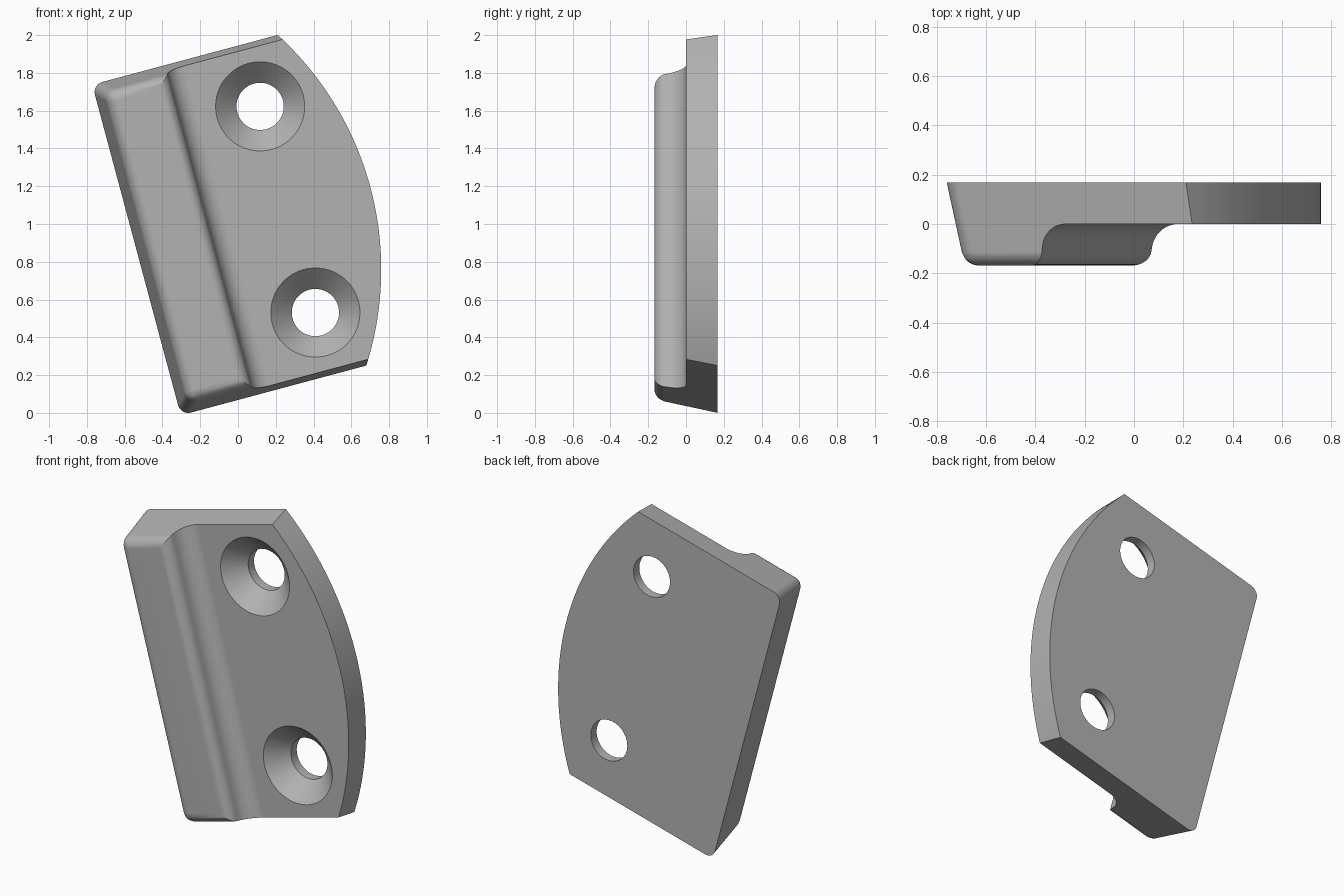
import bpy, bmesh, math
from mathutils import Matrix, Vector

cube = bpy.data.objects.get("Cube")
if cube:
    bpy.data.objects.remove(cube)

BACK, FRONT = 0.168, -0.168
DRAFT = math.tan(math.radians(10))
MID, HALF = 0.9715, 0.906        # height centre and half height at the back
LEFT, STEP = -0.296, 0.105       # left wall at the back, inner wall of the ridge
TILT = Matrix.Rotation(math.radians(-15), 4, 'Y')

grey = bpy.data.materials.new("grey plastic")
grey.use_nodes = True
colour = (0.45, 0.45, 0.45, 1)
grey.diffuse_color = colour
grey.node_tree.nodes["Principled BSDF"].inputs["Base Color"].default_value = colour


def make_object(name, bm):
    bmesh.ops.recalc_face_normals(bm, faces=bm.faces)
    mesh = bpy.data.meshes.new(name)
    bm.to_mesh(mesh)
    bm.free()
    mesh.materials.append(grey)
    obj = bpy.data.objects.new(name, mesh)
    bpy.context.collection.objects.link(obj)
    return obj


def lathe(name, points, centre, steps):
    """Solid of revolution about the y direction from (radius, y) points."""
    bm = bmesh.new()
    rings = []
    for r, y in points:
        rings.append([bm.verts.new((centre[0] + r * math.cos(t), y, centre[1] + r * math.sin(t)))
                      for t in (2 * math.pi * i / steps for i in range(steps))])
    for a, b in zip(rings, rings[1:]):
        for i in range(steps):
            j = (i + 1) % steps
            bm.faces.new((a[i], a[j], b[j], b[i]))
    bm.faces.new(rings[0])
    bm.faces.new(rings[-1])
    obj = make_object(name, bm)
    obj.hide_render = True
    return obj


# Cross-section: ridge on the left, concave fillet, thin plate on the right
profile = [(LEFT, BACK), (LEFT + DRAFT * (BACK - FRONT), FRONT), (STEP - 0.008, FRONT)]
fillet = 0.105
for i in range(11):
    t = math.radians(4 + 86 * i / 10)
    profile.append((STEP + fillet * (1 - math.cos(t)), fillet * (math.sin(t) - 1)))
profile += [(1.1, 0), (1.1, BACK)]

# Body with drafted ends
bm = bmesh.new()
ends = []
for side in (-1, 1):
    ends.append([bm.verts.new((u, y, MID + side * (HALF - DRAFT * (BACK - y))))
                 for u, y in profile])
low, high = ends
for i in range(len(profile)):
    j = (i + 1) % len(profile)
    bm.faces.new((low[i], low[j], high[j], high[i]))
bm.faces.new(low)
bm.faces.new(high)

# Round the ridge front edges and the left corners
pairs = [(low[1], high[1]), (low[2], high[2])]
for end in ends:
    pairs += [(end[0], end[1]), (end[1], end[2])]
rounded = [bm.edges.get(p) for p in pairs]
bmesh.ops.bevel(bm, geom=rounded, offset=0.055, offset_type='OFFSET', segments=8,
                profile=0.5, affect='EDGES', clamp_overlap=True)
body = make_object("latch_plate", bm)

# Curved right edge and two countersunk screw holes
tools = [(lathe("edge_curve_cutter", [(1.68, -1), (1.68, 1)], (-0.694, MID), 256), 'INTERSECT')]
for side in (-1, 1):
    hole = [(0.256, -0.02), (0.125, 0.111), (0.125, 0.4)]
    tools.append((lathe("screw_hole_cutter", hole, (0.533, MID + side * 0.565), 64), 'DIFFERENCE'))

bpy.ops.object.select_all(action='DESELECT')
bpy.context.view_layer.objects.active = body
body.select_set(True)
for tool, operation in tools:
    cut = body.modifiers.new("cut", 'BOOLEAN')
    cut.operation = operation
    cut.solver = 'EXACT'
    cut.object = tool
    bpy.ops.object.modifier_apply(modifier=cut.name)
    bpy.data.objects.remove(tool)

# Lean the part, then smooth the fillets
body.data.transform(TILT)
low_z = min(v.co.z for v in body.data.vertices)
body.data.transform(Matrix.Translation(Vector((0, 0, -low_z))))
bpy.ops.object.shade_smooth_by_angle(angle=math.radians(30))
weighted = body.modifiers.new("even shading", 'WEIGHTED_NORMAL')
weighted.keep_sharp = True
